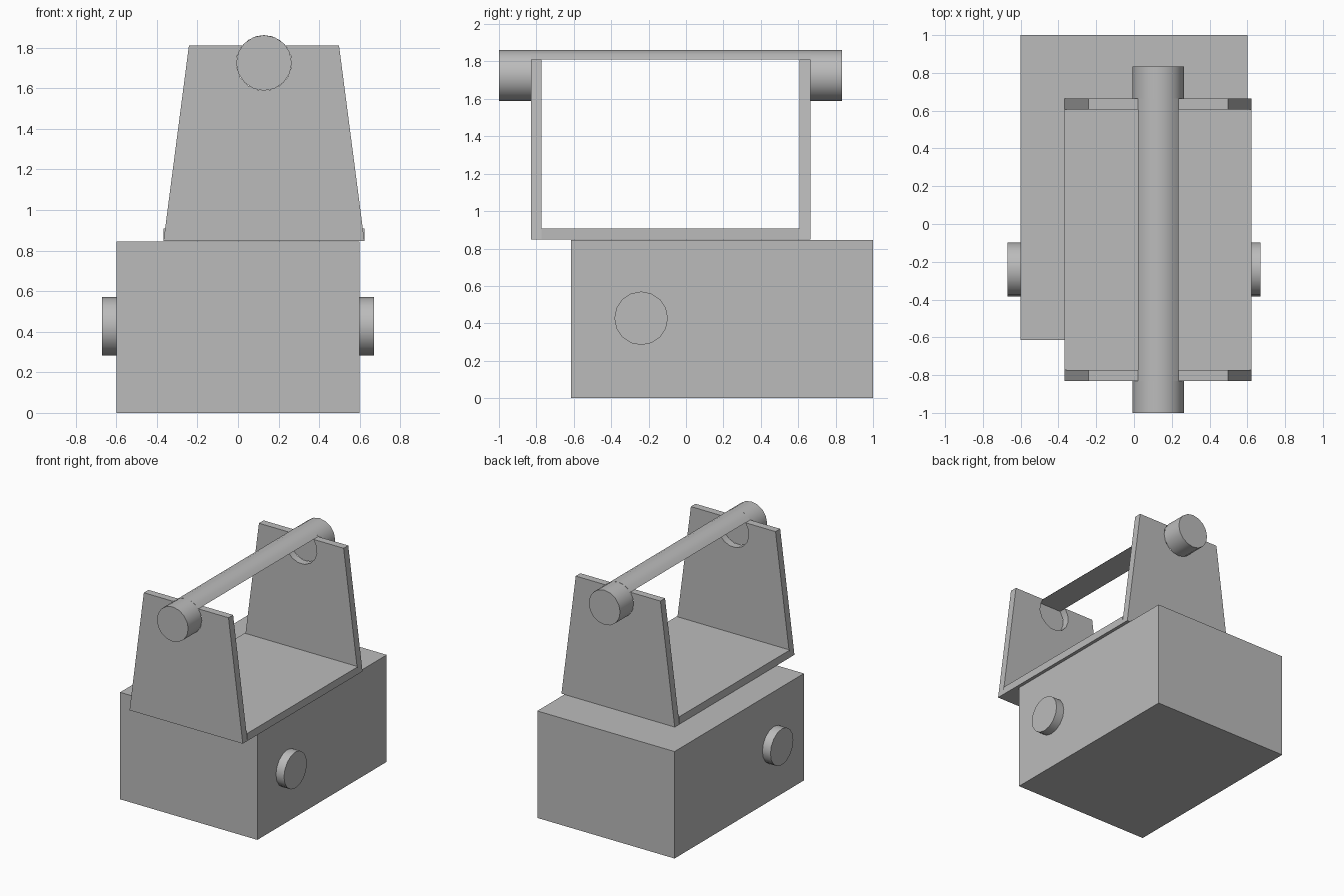
import bpy
import bmesh
from math import asin, cos, pi, sin
from mathutils import Vector

cube = bpy.data.objects.get("Cube")
if cube:
    bpy.data.objects.remove(cube, do_unlink=True)

grey = bpy.data.materials.new("plain grey")
grey.use_nodes = True
colour = (0.5, 0.5, 0.5, 1)
grey.diffuse_color = colour
grey.node_tree.nodes["Principled BSDF"].inputs["Base Color"].default_value = colour


def prism(name, profile, axis, start, end):
    """Extrude a closed profile along x (profile in y, z) or y (profile in x, z)."""
    def place(u, v, d):
        return (d, u, v) if axis == "x" else (u, d, v)
    bm = bmesh.new()
    face = bm.faces.new([bm.verts.new(place(u, v, start)) for u, v in profile])
    out = bmesh.ops.extrude_face_region(bm, geom=[face], use_keep_orig=True)
    moved = [g for g in out["geom"] if isinstance(g, bmesh.types.BMVert)]
    bmesh.ops.translate(bm, verts=moved, vec=Vector(place(0, 0, end - start)))
    bmesh.ops.recalc_face_normals(bm, faces=bm.faces)
    mesh = bpy.data.meshes.new(name)
    bm.to_mesh(mesh)
    bm.free()
    mesh.materials.append(grey)
    obj = bpy.data.objects.new(name, mesh)
    bpy.context.collection.objects.link(obj)
    bpy.ops.object.select_all(action="DESELECT")
    obj.select_set(True)
    bpy.context.view_layer.objects.active = obj
    bpy.ops.object.shade_smooth_by_angle(angle=pi / 6)
    return obj


def arc(cx, cz, r, a0, a1, steps):
    angles = [a0 + (a1 - a0) * i / steps for i in range(steps + 1)]
    return [(cx + r * cos(a), cz + r * sin(a)) for a in angles]


def circle(cx, cz, r):
    return arc(cx, cz, r, 0, 2 * pi, 16)[:-1]


def rectangle(u0, u1, v0, v1):
    return [(u0, v0), (u1, v0), (u1, v1), (u0, v1)]


# Body block with a round pin on each side
prism("body_block", rectangle(-0.6, 0.6, 0, 0.845), "y", -0.615, 1)
for side, sign in (("left", 1), ("right", -1)):
    prism(side + "_pin", circle(-0.24, 0.427, 0.143), "x", sign * 0.6, sign * 0.67)

# Cradle floor between the two end plates
MID, BASE, TOP, THICK = 0.128, 0.848, 1.81, 0.058
FRONT, BACK = -0.83, 0.665
prism("cradle_floor", rectangle(MID - 0.495, MID + 0.495, BASE, 0.908), "y",
      FRONT + THICK, BACK - THICK)

# Tapered end plates with a round notch open at the top edge
AXIS, R = 1.725, 0.137
edge = asin((TOP - AXIS) / R)
notch = arc(MID, AXIS, R, edge, -pi - edge, 11)
plate = [(MID - 0.495, BASE), (MID + 0.495, BASE), (MID + 0.37, TOP)]
plate += notch + [(MID - 0.37, TOP)]
prism("front_plate", plate, "y", FRONT, FRONT + THICK)
prism("back_plate", plate, "y", BACK - THICK, BACK)

# Handle: full round ends outside the plates, thin top segment between them
prism("front_handle_end", circle(MID, AXIS, R), "y", -1, FRONT)
prism("back_handle_end", circle(MID, AXIS, R), "y", BACK, 0.835)
prism("handle_bar", arc(MID, AXIS, R, edge, pi - edge, 6), "y", FRONT, BACK)
